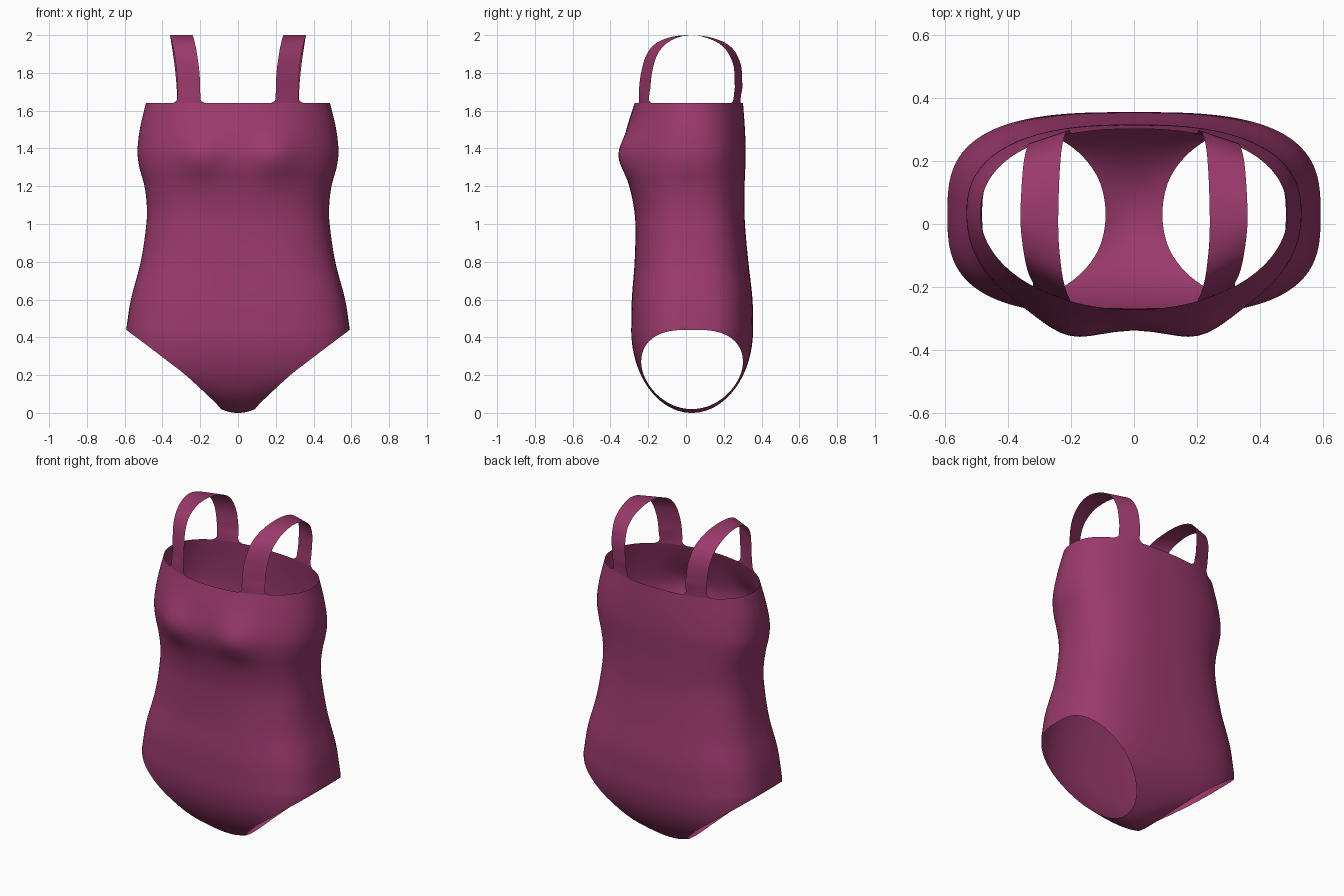
import bpy, bmesh, math
from mathutils import Vector

if "Cube" in bpy.data.objects:
    bpy.data.objects.remove(bpy.data.objects["Cube"], do_unlink=True)

fabric = bpy.data.materials.new("berry_fabric")
fabric.use_nodes = True
colour = (0.33, 0.042, 0.15, 1)
fabric.diffuse_color = colour
bsdf = fabric.node_tree.nodes["Principled BSDF"]
bsdf.inputs["Base Color"].default_value = colour
bsdf.inputs["Roughness"].default_value = 0.8

HIP, TOP, MID = 0.44, 1.64, 0.03   # leg opening top, neckline, side seam depth

# Torso: height, half width, front y, back y, front roundness, back roundness
TORSO = [
    (HIP, 0.592, -0.29, 0.355, 3.0, 3.0),
    (0.6, 0.567, -0.287, 0.352, 2.9, 2.9),
    (0.8, 0.515, -0.272, 0.33, 2.7, 2.8),
    (1.0, 0.485, -0.268, 0.312, 2.6, 2.7),
    (1.1, 0.483, -0.278, 0.31, 2.5, 2.6),
    (1.2, 0.495, -0.30, 0.31, 2.4, 2.6),
    (1.3, 0.522, -0.328, 0.314, 2.2, 2.5),
    (1.38, 0.532, -0.335, 0.316, 2.1, 2.5),
    (1.5, 0.52, -0.315, 0.312, 2.0, 2.4),
    (TOP, 0.487, -0.272, 0.302, 2.0, 2.3),
]
# Leg line: height, half width
LEG = [(0, 0.09), (0.03, 0.115), (0.12, 0.205), (0.2, 0.29),
       (0.25, 0.352), (0.35, 0.477), (HIP, 0.592)]


def slope(keys, i, c):
    a, b = keys[max(i - 1, 0)], keys[min(i + 1, len(keys) - 1)]
    return (b[c] - a[c]) / (b[0] - a[0])


def smooth(keys, t):
    """Hermite interpolation of every column over the first one."""
    t = min(max(t, keys[0][0]), keys[-1][0])
    i = next(k for k in range(len(keys) - 1) if t <= keys[k + 1][0])
    p, q = keys[i], keys[i + 1]
    h = q[0] - p[0]
    s = (t - p[0]) / h
    blend = s * s * (3 - 2 * s)
    return [p[c] + (q[c] - p[c]) * blend
            + h * s * (1 - s) * ((1 - s) * slope(keys, i, c) - s * slope(keys, i + 1, c))
            for c in range(1, len(p))]


def surface_y(x, z, side):
    """Depth of the cloth at x, z; side -1 is the front, 1 the back."""
    width, front, back, n_front, n_back = smooth(TORSO, z)
    reach, n = (front, n_front) if side < 0 else (back, n_back)
    depth = reach - MID
    if z < HIP:                                   # rounded seat
        depth *= math.sqrt(max(0, 1 - (1 - z / HIP) ** 2))
    y = MID + depth * max(0, 1 - min(1, abs(x) / width) ** n) ** (1 / n)
    if side < 0:                                  # bust
        y -= 0.043 * math.exp(-((z - 1.37) / 0.12) ** 2 - ((abs(x) - 0.21) / 0.12) ** 2)
    return y


def add_grid(bm, rows, flip):
    grid = [[bm.verts.new(p) for p in row] for row in rows]
    for a, b in zip(grid, grid[1:]):
        for i in range(len(a) - 1):
            quad = [a[i], a[i + 1], b[i + 1], b[i]]
            bm.faces.new(quad[::-1] if flip else quad)


def finish(bm, name):
    bmesh.ops.remove_doubles(bm, verts=bm.verts[:], dist=0.0004)
    mesh = bpy.data.meshes.new(name)
    bm.to_mesh(mesh)
    bm.free()
    mesh.materials.append(fabric)
    for face in mesh.polygons:
        face.use_smooth = True
    obj = bpy.data.objects.new(name, mesh)
    bpy.context.collection.objects.link(obj)
    return obj


# Body: front and back sheets, joined at the side seams and the crotch
COLS, LOW, HIGH = 56, 36, 48
heights = [HIP * (1 - math.cos(math.pi * i / LOW)) / 2 for i in range(LOW + 1)]
heights += [HIP + (TOP - HIP) * i / HIGH for i in range(1, HIGH + 1)]


def body_point(z, j, side):
    half = smooth(LEG, z)[0] if z < HIP else smooth(TORSO, z)[0]
    s = math.sin(math.pi * (j / COLS - 0.5))
    u = math.copysign(abs(s) ** 0.75, s)
    seam = j in (0, COLS) and z >= HIP
    y = MID if seam else surface_y(half * u, z, side)
    lift = 0.02 * max(0, 1 - z / HIP) * u * u
    return Vector((half * u, y, z + lift))


bm = bmesh.new()
for side in (-1, 1):
    add_grid(bm, [[body_point(z, j, side) for j in range(COLS + 1)] for z in heights], side > 0)
finish(bm, "suit_body")

# Straps: step, height, inner edge x, inner edge y, outer edge y
STRAP = [
    (0, TOP, 0.2, -0.255, -0.195),
    (1, 1.7, 0.2, -0.25, -0.19),
    (2, 1.8, 0.204, -0.238, -0.18),
    (3, 1.9, 0.217, -0.207, -0.15),
    (4, 1.965, 0.23, -0.145, -0.09),
    (5, 1.998, 0.24, -0.03, 0),
    (6, 1.99, 0.238, 0.12, 0.095),
    (7, 1.94, 0.23, 0.235, 0.195),
    (8, 1.85, 0.217, 0.288, 0.248),
    (9, 1.74, 0.206, 0.298, 0.258),
    (10, TOP, 0.2, 0.295, 0.255),
]
WIDE, ACROSS, STEPS = 0.12, 8, 100


def strap_row(t, mirror):
    z, x_in, y_in, y_out = smooth(STRAP, t)
    side = -1 if t < 5 else 1
    rise = z - TOP
    flare = 0.025 * max(0, 1 - rise / 0.03) ** 3
    root = max(0, 1 - rise / 0.08)
    row = []
    for k in range(ACROSS + 1):
        f = k / ACROSS
        x = x_in - flare + (WIDE + 2 * flare) * f
        y = y_in + (y_out - y_in) * f
        y += (surface_y(x, TOP, side) - y) * root
        row.append(Vector((x * mirror, y, z)))
    return row


for name, mirror in (("left_strap", 1), ("right_strap", -1)):
    bm = bmesh.new()
    add_grid(bm, [strap_row(10 * i / STEPS, mirror) for i in range(STEPS + 1)], mirror < 0)
    finish(bm, name)
